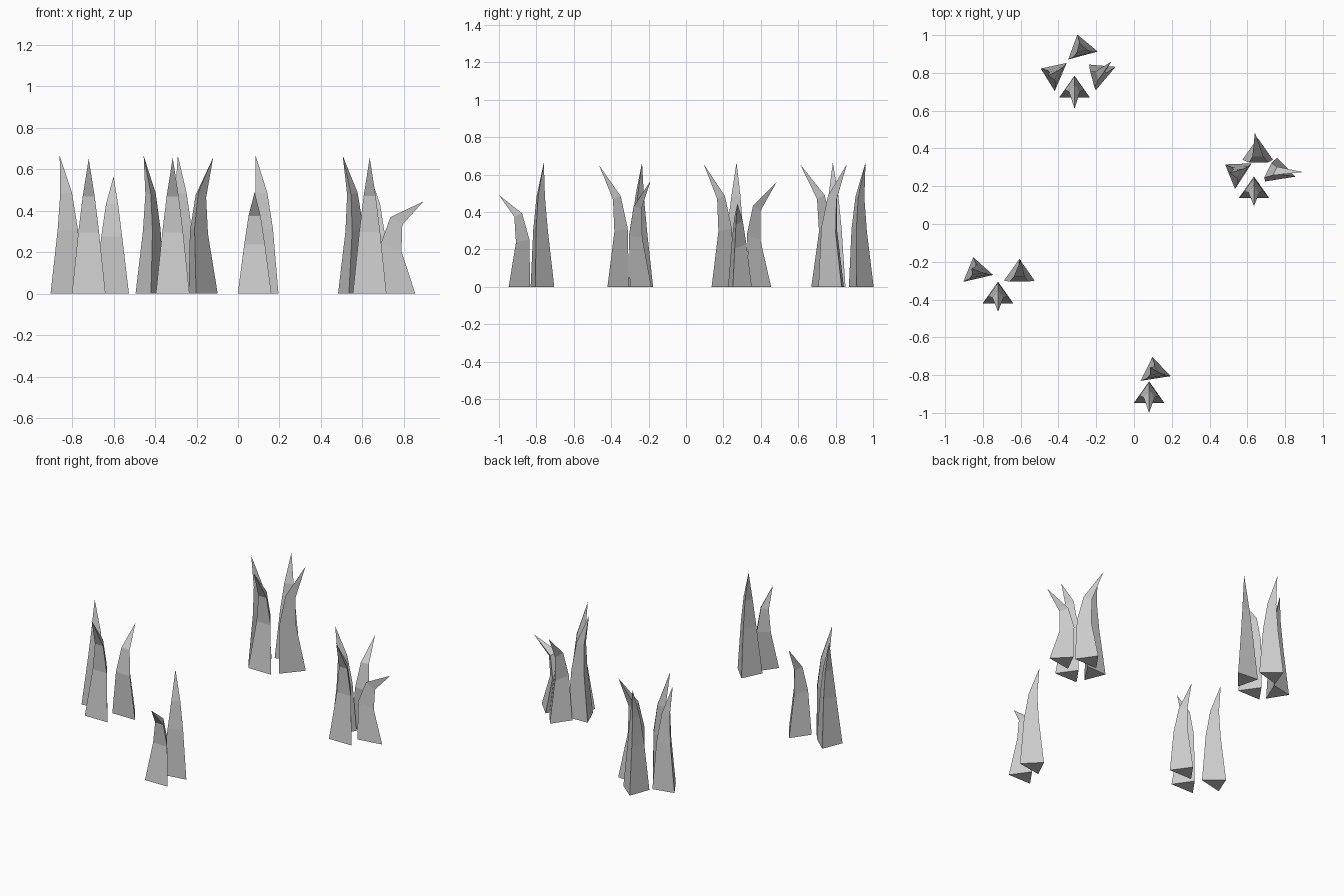
import bpy
from math import cos, sin, radians

# base edge midpoint x, y, base rotation (degrees), tip x, y, z
TUFTS = {
    "back_tuft": [
        (-0.315, 0.67, 0, -0.315, 0.61, 0.655),
        (-0.15, 0.77, 50, -0.12, 0.86, 0.655),
        (-0.388, 0.778, 67, -0.455, 0.785, 0.665),
        (-0.27, 0.892, 15, -0.29, 0.96, 0.665)],
    "right_tuft": [
        (0.635, 0.137, 0, 0.635, 0.095, 0.655),
        (0.775, 0.238, 9, 0.895, 0.275, 0.445),
        (0.655, 0.34, 0, 0.64, 0.485, 0.56),
        (0.579, 0.253, 57, 0.505, 0.27, 0.665)],
    "left_tuft": [
        (-0.72, -0.42, 0, -0.72, -0.465, 0.65),
        (-0.607, -0.30, 0, -0.60, -0.19, 0.565),
        (-0.825, -0.288, 13, -0.86, -0.235, 0.665)],
    "front_tuft": [
        (0.08, -0.948, 0, 0.08, -1.0, 0.49),
        (0.115, -0.818, 9, 0.085, -0.76, 0.665)],
}
W, D = 0.081, 0.115   # half width and depth of the triangular base


def blade(name, x, y, rot, tx, ty, h):
    a = radians(rot)
    # triangle corners measured from its centroid
    tri = [(u * cos(a) - v * sin(a), u * sin(a) + v * cos(a))
           for u, v in ((-W, -D / 3), (W, -D / 3), (0, 2 * D / 3))]
    cx, cy = x - sin(a) * D / 3, y + cos(a) * D / 3
    lx, ly = tx - cx, ty - cy          # lean of the tip
    droop = 0.66 - h
    # ring height, scale, counter-lean, tilt
    rings = ((0, 1, 0, 0),
             (h * (0.46 + 0.2 * droop), 0.62, -0.27, 3),
             (h * (0.725 + 0.3 * droop), 0.36, -0.06, 5))
    verts = []
    for z, s, k, tilt in rings:
        for px, py in tri:
            px, py = px * s, py * s
            verts.append((cx + k * lx + px, cy + k * ly + py,
                          z - tilt * (lx * px + ly * py)))
    verts.append((tx, ty, h))
    faces = [(2, 1, 0)]
    for i in range(3):
        j = (i + 1) % 3
        faces += [(r + i, r + j, r + j + 3, r + i + 3) for r in (0, 3)]
        faces.append((6 + i, 6 + j, 9))
    me = bpy.data.meshes.new(name)
    me.from_pydata(verts, [], faces)
    bpy.context.collection.objects.link(bpy.data.objects.new(name, me))


# grass blades, tuft by tuft
for tuft, blades in TUFTS.items():
    for n, b in enumerate(blades, 1):
        blade(f"{tuft}_blade_{n}", *b)
